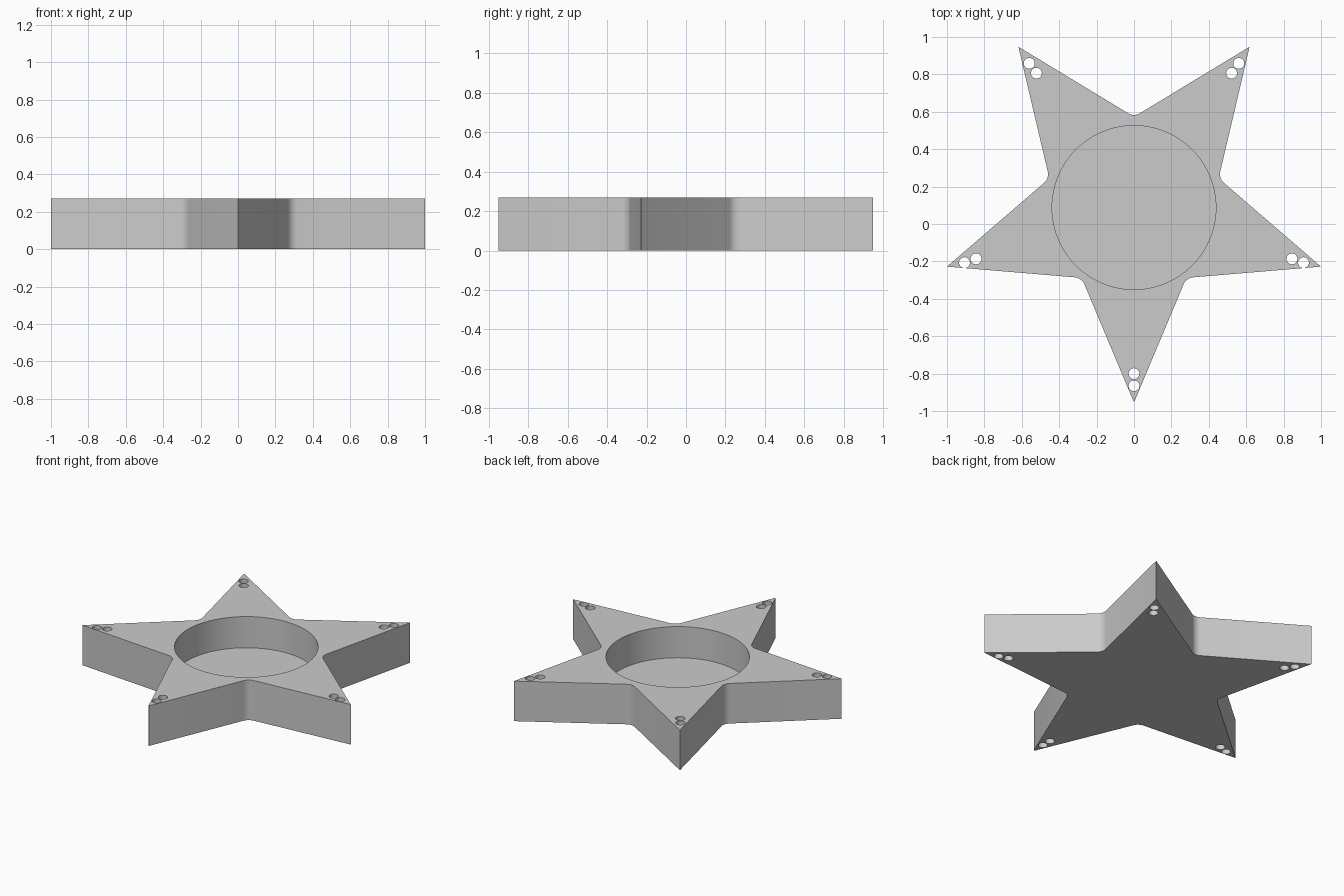
import bpy, bmesh
from math import sin, cos, pi, radians

if "Cube" in bpy.data.objects:
    bpy.data.objects.remove(bpy.data.objects["Cube"], do_unlink=True)

HEIGHT = 0.27
FLOOR = 0.06            # thickness left under the round recess
STAR_Y, HOLE_Y = 0.097, 0.088
TIP_R, VALLEY_R = 1.0515, 0.476

grey = bpy.data.materials.new("plain grey")
grey.use_nodes = True
colour = (0.6, 0.6, 0.6, 1)
grey.diffuse_color = colour
grey.node_tree.nodes["Principled BSDF"].inputs["Base Color"].default_value = colour


def make_object(name, bm):
    mesh = bpy.data.meshes.new(name)
    bm.to_mesh(mesh)
    bm.free()
    mesh.materials.append(grey)
    obj = bpy.data.objects.new(name, mesh)
    bpy.context.collection.objects.link(obj)
    return obj


def polar(radius, angle, centre_y):
    return radius * cos(angle), centre_y + radius * sin(angle)


def add_cylinder(bm, x, y, low, high, radius, sides):
    made = bmesh.ops.create_cone(bm, cap_ends=True, segments=sides, radius1=radius,
                                 radius2=radius, depth=high - low)
    bmesh.ops.translate(bm, verts=made["verts"], vec=(x, y, (low + high) / 2))


# Five-pointed star outline, extruded to a thick slab
bm = bmesh.new()
outline = [bm.verts.new((*polar(VALLEY_R if i % 2 else TIP_R, -pi / 2 + i * pi / 5, STAR_Y), 0))
           for i in range(10)]
base = bm.faces.new(outline)
side = bmesh.ops.extrude_face_region(bm, geom=[base])
top = [v for v in side["geom"] if isinstance(v, bmesh.types.BMVert)]
bmesh.ops.translate(bm, verts=top, vec=(0, 0, HEIGHT))
bmesh.ops.recalc_face_normals(bm, faces=bm.faces)


def upright_edges(test):
    return [e for e in bm.edges
            if abs(e.verts[0].co.z - e.verts[1].co.z) > 0.1 and test(e.verts[0].co)]


# Rounded inner corners, and a slightly blunted front tip
valleys = upright_edges(lambda p: p.x ** 2 + (p.y - STAR_Y) ** 2 < 0.4)
bmesh.ops.bevel(bm, geom=valleys, offset=0.034, offset_type='OFFSET',
                segments=6, profile=0.5, affect='EDGES')
front_tip = upright_edges(lambda p: p.y < -0.9)
bmesh.ops.bevel(bm, geom=front_tip, offset=0.009, offset_type='OFFSET',
                segments=3, profile=0.5, affect='EDGES')
star = make_object("star_body", bm)

# Round recess and a pair of through holes in each point
bm = bmesh.new()
add_cylinder(bm, 0, HOLE_Y, FLOOR, HEIGHT + 0.1, 0.438, 96)
for i in range(5):
    for reach in (0.888, 0.953):
        x, y = polar(reach, -pi / 2 + i * 2 * pi / 5, HOLE_Y)
        add_cylinder(bm, x, y, -0.1, HEIGHT + 0.1, 0.029, 32)
cutter = make_object("hole_cutter", bm)
cutter.hide_render = True

cut = star.modifiers.new("holes", 'BOOLEAN')
cut.operation = 'DIFFERENCE'
cut.solver = 'EXACT'
cut.object = cutter

bpy.ops.object.select_all(action='DESELECT')
star.select_set(True)
bpy.context.view_layer.objects.active = star
bpy.ops.object.modifier_apply(modifier=cut.name)
bpy.data.objects.remove(cutter, do_unlink=True)
bpy.ops.object.shade_smooth_by_angle(angle=radians(30))
